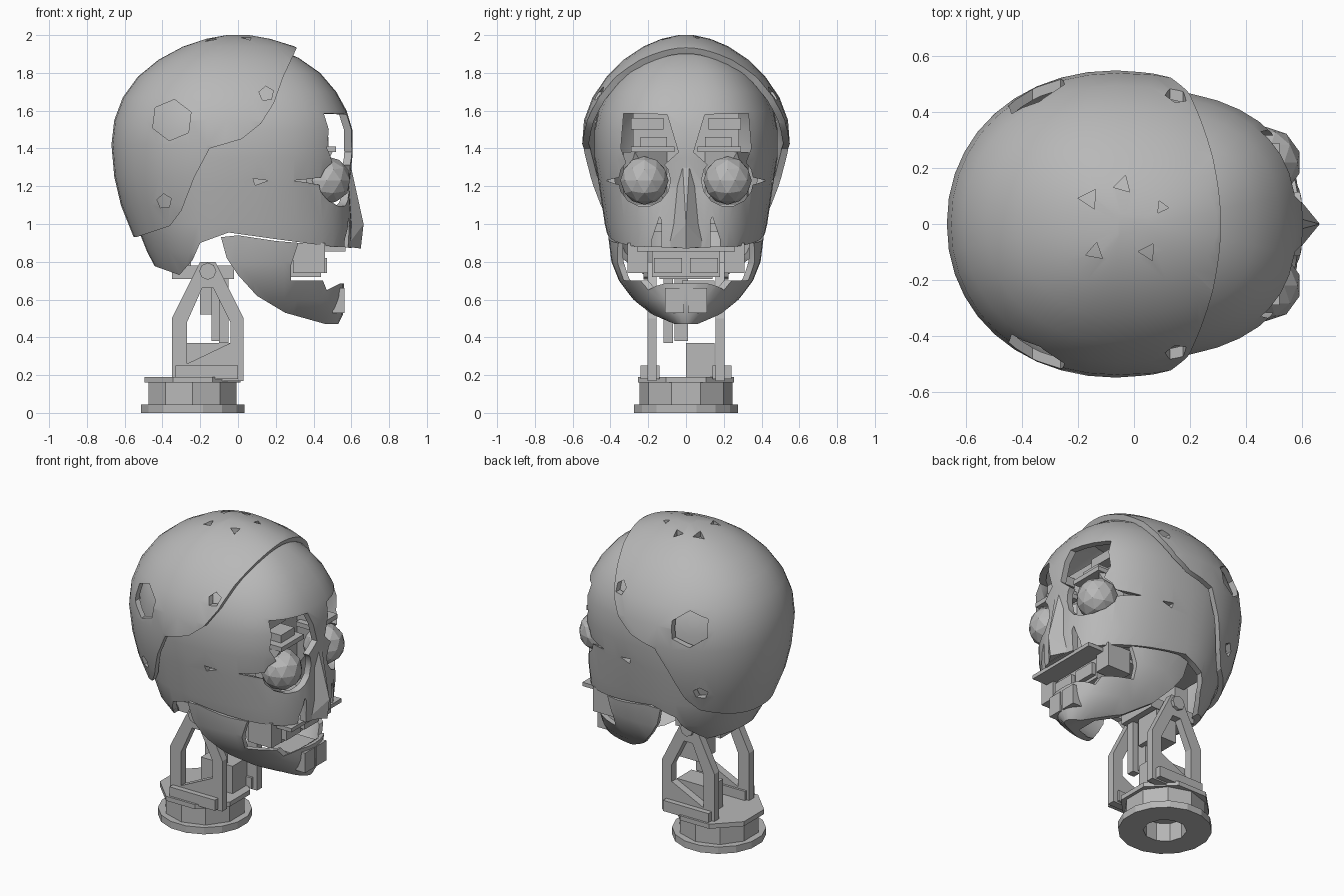
import bpy, bmesh, math
from mathutils import Vector

if "Cube" in bpy.data.objects:
    bpy.data.objects.remove(bpy.data.objects["Cube"], do_unlink=True)

grey = bpy.data.materials.new("plain_grey")
grey.use_nodes = True
grey.diffuse_color = (0.48, 0.48, 0.48, 1)
grey.node_tree.nodes["Principled BSDF"].inputs["Base Color"].default_value = (0.48, 0.48, 0.48, 1)


def finish(name, bm):
    bmesh.ops.recalc_face_normals(bm, faces=bm.faces)
    if bm.calc_volume(signed=True) < 0:
        bmesh.ops.reverse_faces(bm, faces=bm.faces)
    me = bpy.data.meshes.new(name)
    bm.to_mesh(me)
    bm.free()
    me.materials.append(grey)
    ob = bpy.data.objects.new(name, me)
    bpy.context.collection.objects.link(ob)
    return ob


def prism(name, pts, axis, lo, hi):
    """Extrude a flat outline along one axis."""
    place = {"x": lambda a, b, t: (t, a, b), "y": lambda a, b, t: (a, t, b),
             "z": lambda a, b, t: (a, b, t)}[axis]
    bm = bmesh.new()
    ends = [[bm.verts.new(place(a, b, t)) for a, b in pts] for t in (lo, hi)]
    for end in ends:
        bm.faces.new(end)
    n = len(pts)
    for i in range(n):
        j = (i + 1) % n
        bm.faces.new((ends[0][i], ends[0][j], ends[1][j], ends[1][i]))
    return finish(name, bm)


def ngon(a, b, r, n, turn=0.0):
    return [(a + r * math.cos(turn + math.tau * i / n), b + r * math.sin(turn + math.tau * i / n))
            for i in range(n)]


def box(name, x0, x1, y0, y1, z0, z1):
    return prism(name, [(x0, y0), (x1, y0), (x1, y1), (x0, y1)], "z", z0, z1)


def hull(name, pts):
    bm = bmesh.new()
    for p in pts:
        bm.verts.new(p)
    bmesh.ops.convex_hull(bm, input=bm.verts)
    return finish(name, bm)


def loft(name, rows, cx, power, n=40):
    """Stack rounded sections given as height, back, front, half width."""
    bm, rings = bmesh.new(), []
    for z, back, front, w in rows:
        ring = []
        for i in range(n):
            c, s = math.cos(math.tau * i / n), math.sin(math.tau * i / n)
            p = power if c > 0 else 2.1
            mid = min(max(cx, back + 0.01), front - 0.01)
            reach = front - mid if c > 0 else mid - back
            ring.append(bm.verts.new((mid + math.copysign(abs(c) ** (2 / p), c) * reach,
                                      math.copysign(abs(s) ** (2 / p), s) * w, z)))
        rings.append(ring)
    for a, b in zip(rings, rings[1:]):
        for i in range(n):
            bm.faces.new((a[i], a[(i + 1) % n], b[(i + 1) % n], b[i]))
    bm.faces.new(rings[0])
    bm.faces.new(rings[-1])
    return finish(name, bm)


def apply(ob, kind, **settings):
    bpy.context.view_layer.objects.active = ob
    mod = ob.modifiers.new(kind, kind)
    for key, value in settings.items():
        setattr(mod, key, value)
    bpy.ops.object.modifier_apply(modifier=mod.name)


def cut(ob, cutter, how="DIFFERENCE"):
    """Boolean that falls back to the other solver if the part is lost."""
    for solver in ("EXACT", "FLOAT"):
        before = ob.data.copy()
        apply(ob, "BOOLEAN", operation=how, solver=solver, object=cutter)
        if len(ob.data.polygons) > 0.1 * len(before.polygons):
            break
        ob.data = before
    bpy.data.objects.remove(cutter, do_unlink=True)


def smooth(ob, angle=32):
    bpy.ops.object.select_all(action="DESELECT")
    ob.select_set(True)
    bpy.context.view_layer.objects.active = ob
    bpy.ops.object.shade_smooth_by_angle(angle=math.radians(angle))


# Outer cranium shell, trimmed by a stepped side outline
cranium = loft("cranium_shell", [
    (0.90, -0.54, 0.55, 0.42), (1.1, -0.62, 0.6, 0.49), (1.25, -0.655, 0.62, 0.525),
    (1.42, -0.67, 0.64, 0.55), (1.55, -0.655, 0.63, 0.54), (1.67, -0.61, 0.59, 0.495),
    (1.78, -0.53, 0.52, 0.42), (1.87, -0.42, 0.41, 0.33), (1.94, -0.29, 0.30, 0.225),
    (1.98, -0.17, 0.17, 0.13), (2.0, -0.06, 0.06, 0.04)], -0.06, 2.2)
apply(cranium, "SOLIDIFY", thickness=0.035, offset=-1)
cut(cranium, prism("trim", [
    (-0.8, 0.93), (-0.54, 0.93), (-0.36, 0.99), (-0.3, 1.07), (-0.23, 1.25), (-0.15, 1.4),
    (0.02, 1.45), (0.12, 1.53), (0.19, 1.64), (0.24, 1.78), (0.31, 1.93), (0.31, 2.2),
    (-0.8, 2.2)], "y", -1, 1), "INTERSECT")
for x, z, r, n in ((-0.35, 1.55, 0.11, 6), (0.15, 1.69, 0.04, 5), (-0.39, 1.12, 0.04, 5)):
    cut(cranium, prism("port", ngon(x, z, r, n, 0.4), "y", -1, 1))
for x, y, r in ((-0.16, 0.09, 0.04), (-0.04, 0.14, 0.035), (0.1, 0.06, 0.025),
                (-0.14, -0.1, 0.035), (0.05, -0.1, 0.035)):
    cut(cranium, prism("top_port", ngon(x, y, r, 3, x * 20), "z", 1.9, 2.1))
smooth(cranium)

# Inner skull with the face, trimmed and then hollowed
skull_rows = [
    (0.70, -0.40, 0.5, 0.28), (0.85, -0.48, 0.6, 0.395), (1.0, -0.54, 0.605, 0.43),
    (1.2, -0.6, 0.59, 0.46), (1.35, -0.615, 0.605, 0.485), (1.5, -0.61, 0.605, 0.485),
    (1.6, -0.58, 0.575, 0.465), (1.7, -0.52, 0.52, 0.42), (1.8, -0.42, 0.435, 0.345),
    (1.88, -0.3, 0.32, 0.24), (1.93, -0.16, 0.2, 0.13), (1.95, -0.06, 0.06, 0.04)]
skull = loft("face_shell", skull_rows, -0.05, 2.5)
cut(skull, prism("trim", [
    (0.8, 0.86), (0.5, 0.88), (0.2, 0.92), (-0.05, 0.955), (-0.2, 0.9), (-0.24, 0.81),
    (-0.31, 0.73), (-0.45, 0.78), (-0.57, 0.99), (-0.8, 0.99), (-0.8, 2.1), (0.8, 2.1)],
    "y", -1, 1), "INTERSECT")
cut(skull, loft("hollow", [(z, back + 0.04, front - 0.04, w - 0.04)
                           for z, back, front, w in skull_rows[:-2]], -0.05, 2.5))
for s in (-1, 1):
    # Eye socket, open brow window, corner notch and nose slot
    for outline in (ngon(0.22, 1.23, 0.138, 14),
                    [(0.04, 1.38), (0.1, 1.58), (0.33, 1.585), (0.345, 1.4), (0.3, 1.28), (0.13, 1.3)],
                    [(0.3, 1.26), (0.425, 1.23), (0.3, 1.19)],
                    [(0.13, 0.8), (0.18, 0.8), (0.18, 0.92), (0.14, 1.04), (0.13, 1.02)]):
        cut(skull, prism("socket", [(s * y, z) for y, z in outline], "x", 0.3, 0.9))
cut(skull, prism("temple_port", [(0.08, 1.24), (0.16, 1.23), (0.09, 1.205)], "y", -1, 1))
smooth(skull)

hull("nose", [(0.59, 0.02, 1.34), (0.59, -0.02, 1.34), (0.665, 0, 1.0), (0.65, 0, 0.87),
              (0.575, 0.11, 0.88), (0.575, -0.11, 0.88), (0.54, 0, 1.1)])

# Lower jaw: an open curved shell with a blunt chin
jaw = loft("lower_jaw", [
    (0.47, 0.1, 0.53, 0.10), (0.52, 0, 0.555, 0.19), (0.6, -0.3, 0.56, 0.28),
    (0.7, -0.4, 0.56, 0.355), (0.8, -0.45, 0.55, 0.395), (0.96, -0.5, 0.54, 0.415)], 0.08, 2.2)
apply(jaw, "SOLIDIFY", thickness=0.03, offset=-1)
cut(jaw, prism("trim", [
    (-0.09, 0.93), (-0.06, 0.82), (0.0, 0.73), (0.1, 0.62), (0.25, 0.53), (0.5, 0.46),
    (0.7, 0.46), (0.7, 0.68), (0.54, 0.685), (0.47, 0.65), (0.45, 0.7), (0.28, 0.7),
    (0.28, 0.78), (0.32, 0.9), (0.2, 0.91), (0.0, 0.94)], "y", -1, 1), "INTERSECT")
smooth(jaw)

# Mouth parts and inner core
box("mouth_block", 0.22, 0.44, -0.18, 0.18, 0.72, 0.87)
box("palate", 0.1, 0.57, -0.26, 0.26, 0.855, 0.88)
box("skull_core", -0.3, 0.36, -0.28, 0.28, 1.0, 1.6)
box("skull_floor", -0.32, 0.3, -0.33, 0.33, 0.96, 1.0)
box("jaw_bridge", 0.3, 0.52, -0.12, 0.12, 0.6, 0.64)
for s in (-1, 1):
    side = "left" if s > 0 else "right"
    box("cheek_block_" + side, 0.29, 0.46, s * 0.2, s * 0.31, 0.74, 0.9)
    box("tooth_bar_" + side, 0.4, 0.47, s * 0.02, s * 0.17, 0.74, 0.82)
    box("chin_plate_" + side, 0.5, 0.565, s * 0.01, s * 0.11, 0.53, 0.66)
    # Faceted eye with its brow machinery
    bm = bmesh.new()
    bmesh.ops.create_icosphere(bm, subdivisions=2, radius=0.128)
    bmesh.ops.translate(bm, verts=bm.verts, vec=Vector((0.47, s * 0.22, 1.23)))
    finish("eye_" + side, bm)
    box("brow_bar_" + side, 0.38, 0.52, s * 0.06, s * 0.29, 1.38, 1.41)
    box("brow_motor_" + side, 0.34, 0.48, s * 0.1, s * 0.24, 1.4, 1.46)
    box("brow_box_" + side, 0.34, 0.43, s * 0.12, s * 0.29, 1.5, 1.56)
    hull("eye_bracket_" + side, [(0.36, s * 0.1, 1.38), (0.5, s * 0.27, 1.38), (0.36, s * 0.33, 1.38),
                                 (0.36, s * 0.33, 1.1), (0.36, s * 0.1, 1.1), (0.43, s * 0.31, 1.25)])

    # Neck side frame with a gabled opening
    frame = prism("neck_frame_" + side, [
        (-0.35, 0.17), (0.03, 0.17), (0.03, 0.5), (-0.12, 0.8), (-0.2, 0.8), (-0.35, 0.5)],
        "y", s * 0.155, s * 0.205)
    cut(frame, prism("opening", [(-0.27, 0.26), (-0.04, 0.37), (-0.04, 0.48),
                                 (-0.13, 0.66), (-0.19, 0.66), (-0.27, 0.48)], "y", -1, 1))
    box("frame_foot_" + side, -0.33, 0.0, s * 0.14, s * 0.24, 0.18, 0.25)
    prism("pivot_cap_" + side, ngon(-0.16, 0.75, 0.045, 8), "y", s * 0.2, s * 0.225)

# Neck mechanism
prism("neck_axle", ngon(-0.16, 0.75, 0.03, 10), "y", -0.2, 0.2)
box("neck_yoke", -0.35, -0.02, -0.14, 0.14, 0.71, 0.78)
box("neck_post", -0.35, -0.25, -0.08, 0.08, 0.74, 0.98)
box("neck_motor", -0.27, -0.04, 0.0, 0.15, 0.19, 0.37)
box("upper_motor", -0.2, -0.05, -0.02, 0.15, 0.52, 0.7)
box("neck_rod", -0.14, -0.08, -0.06, 0.01, 0.38, 0.72)
box("neck_lever", -0.1, -0.05, -0.12, -0.07, 0.37, 0.72)

# Round base with a hollow underside
cx = -0.24
for name, r, n, lo, hi in (("base_ring", 0.28, 16, 0.0, 0.045), ("base_drum", 0.245, 10, 0.04, 0.165)):
    part = prism(name, ngon(cx, 0, r, n, math.pi / n), "z", lo, hi)
    cut(part, prism("bore", ngon(cx, 0, 0.13, 10), "z", -0.1, 0.12))
prism("base_plate", ngon(cx, 0, 0.275, 8, math.pi / 8), "z", 0.16, 0.19)
